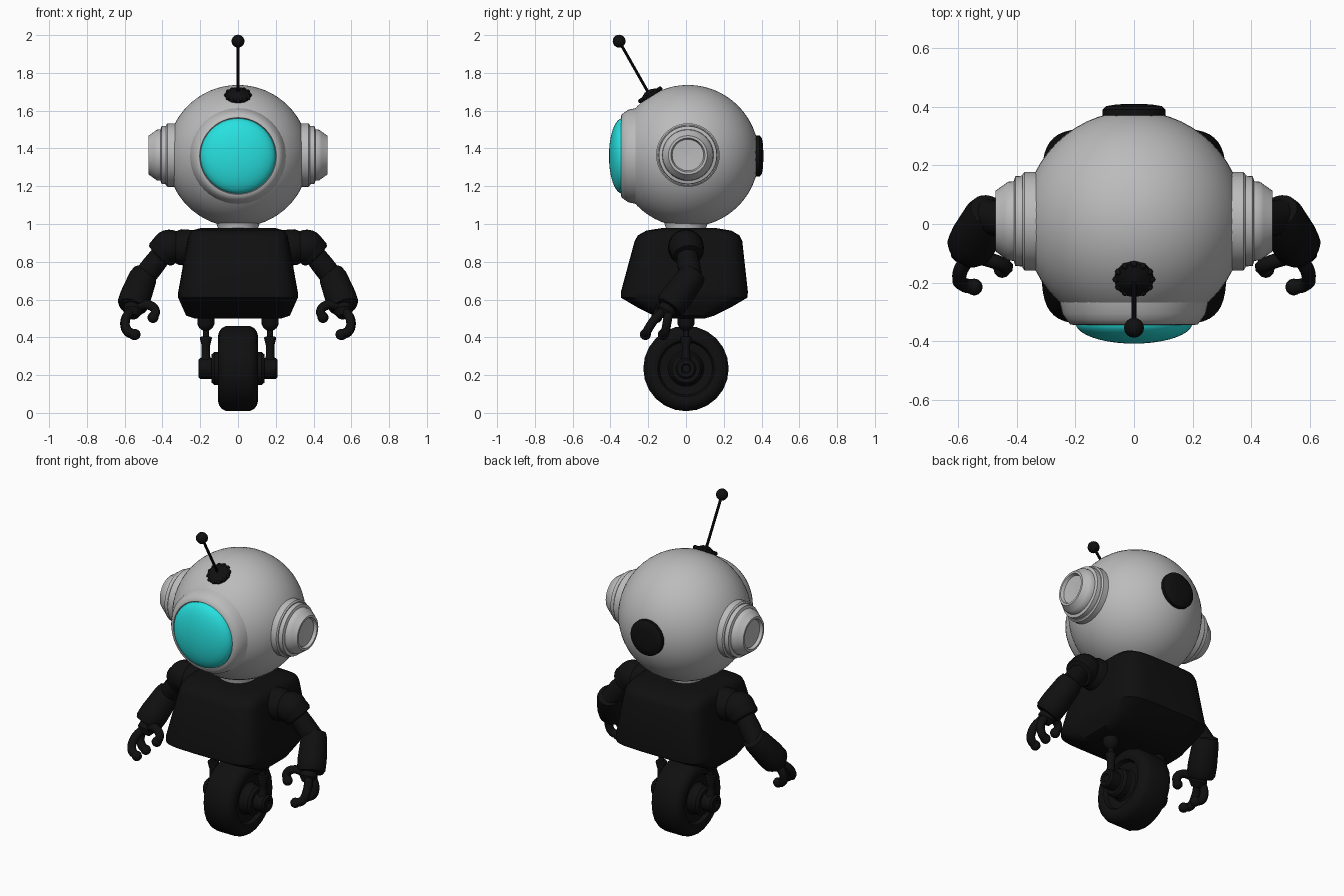
import bpy
import bmesh
from math import sin, cos, pi, radians, copysign
from mathutils import Vector

cube = bpy.data.objects.get("Cube")
if cube:
    bpy.data.objects.remove(cube, do_unlink=True)


def material(name, rgb):
    m = bpy.data.materials.new(name)
    m.use_nodes = True
    m.diffuse_color = (*rgb, 1)
    m.node_tree.nodes["Principled BSDF"].inputs["Base Color"].default_value = (*rgb, 1)
    return m


GREY = material("light grey", (0.5, 0.5, 0.5))
BLACK = material("black", (0.005, 0.005, 0.005))
CYAN = material("cyan glass", (0.02, 0.75, 0.74))


def loft(name, rings, mat, angle=35):
    """Skin a list of equal-length point rings and cap both ends."""
    bm = bmesh.new()
    loops = [[bm.verts.new(p) for p in ring] for ring in rings]
    n = len(loops[0])
    for a, b in zip(loops, loops[1:]):
        for i in range(n):
            bm.faces.new((a[i], a[(i + 1) % n], b[(i + 1) % n], b[i]))
    bm.faces.new(loops[0])
    bm.faces.new(loops[-1])
    bmesh.ops.remove_doubles(bm, verts=bm.verts, dist=1e-5)
    bmesh.ops.recalc_face_normals(bm, faces=bm.faces)
    mesh = bpy.data.meshes.new(name)
    bm.to_mesh(mesh)
    bm.free()
    mesh.materials.append(mat)
    mesh.shade_smooth()
    mesh.set_sharp_from_angle(angle=radians(angle))
    obj = bpy.data.objects.new(name, mesh)
    bpy.context.collection.objects.link(obj)
    return obj


def lathe(name, profile, origin, axis, mat, sides=32, angle=35):
    """Turn (radius, distance along axis) points around an axis."""
    q = Vector(axis).to_track_quat("Z", "Y")
    o = Vector(origin)
    rings = [[o + q @ Vector((r * cos(2 * pi * i / sides), r * sin(2 * pi * i / sides), h))
              for i in range(sides)] for r, h in profile]
    return loft(name, rings, mat, angle)


def limb(name, a, b, profile, mat, sides=20):
    """Turned part between two points; profile distances are fractions."""
    d = Vector(b) - Vector(a)
    return lathe(name, [(r, t * d.length) for r, t in profile], a, d, mat, sides)


def ball(name, centre, r, mat, sides=24):
    profile = [(max(r * sin(pi * k / 16), 0.0005), -r * cos(pi * k / 16)) for k in range(17)]
    return lathe(name, profile, centre, (0, 0, 1), mat, sides, 60)


def tube(name, points, r, mat):
    cu = bpy.data.curves.new(name, "CURVE")
    cu.dimensions = "3D"
    cu.bevel_depth = r
    cu.bevel_resolution = 2
    cu.resolution_u = 6
    cu.use_fill_caps = True
    sp = cu.splines.new("BEZIER")
    sp.bezier_points.add(len(points) - 1)
    for bp, p in zip(sp.bezier_points, points):
        bp.co = p
        bp.handle_left_type = bp.handle_right_type = "AUTO"
    cu.materials.append(mat)
    obj = bpy.data.objects.new(name, cu)
    bpy.context.collection.objects.link(obj)
    return obj


# Head, visor and rear plate
HEAD = Vector((0, 0.01, 1.36))
FACE = Vector((0, 0, 1.36))
head_profile = [(max(0.376 * sin(pi * k / 32), 0.0005), -0.376 * cos(pi * k / 32))
                for k in range(33)]
lathe("head", head_profile, HEAD, (0, 0, 1), GREY, 56, 60)
lathe("visor_rim", [(0.255, 0.26), (0.245, 0.305), (0.232, 0.325), (0.218, 0.342),
                    (0.203, 0.345), (0.2, 0.33)], FACE, (0, -1, 0), GREY, 48, 50)
dome = [(max(0.199 * cos(pi * k / 20), 0.0005), 0.338 + 0.07 * sin(pi * k / 20))
        for k in range(11)]
lathe("visor", dome, FACE, (0, -1, 0), CYAN, 48, 60)
lathe("rear_plate", [(0.108, 0.34), (0.108, 0.39), (0.095, 0.402), (0.06, 0.408), (0.001, 0.41)],
      FACE, (0, 1, 0), BLACK)

# Antenna with scalloped base
up = Vector((0, -0.2, 0.325)).normalized()
seat = HEAD + up * 0.36
lathe("antenna_base", [(0.066, 0), (0.066, 0.026), (0.04, 0.034), (0.02, 0.045), (0.001, 0.046)],
      seat, up, BLACK)
q = up.to_track_quat("Z", "Y")
for k in range(12):
    a = k * pi / 6
    ball("base_stud", seat + q @ Vector((0.061 * cos(a), 0.061 * sin(a), 0.02)), 0.012, BLACK, 8)
TIP = (0, -0.354, 1.968)
limb("antenna_rod", (0, -0.185, 1.67), TIP, [(0.008, 0), (0.008, 1)], BLACK, 10)
ball("antenna_tip", TIP, 0.034, BLACK, 16)

# Neck
lathe("neck", [(0.11, 0.93), (0.105, 0.975), (0.12, 1.02)], (0, 0, 0), (0, 0, 1), GREY)

# Torso: rounded-box sections as height, half width, front, back
SECTIONS = [(0.50, 0.23, -0.11, 0.10), (0.515, 0.275, -0.17, 0.15), (0.56, 0.295, -0.26, 0.24),
            (0.61, 0.317, -0.345, 0.325), (0.64, 0.317, -0.345, 0.328), (0.91, 0.268, -0.272, 0.298),
            (0.94, 0.262, -0.255, 0.283), (0.965, 0.245, -0.21, 0.24), (0.978, 0.2, -0.13, 0.16)]


def rounded(v):
    return copysign(abs(v) ** 0.36, v)


rings = []
for z, hx, front, back in SECTIONS:
    mid, hy = (front + back) / 2, (back - front) / 2
    rings.append([(hx * rounded(cos(t)), mid + hy * rounded(sin(t)), z)
                  for t in [2 * pi * (i + 0.5) / 48 for i in range(48)]])
loft("torso", rings, BLACK, 40)
lathe("hip_block", [(0.12, -0.13), (0.125, -0.12), (0.125, 0.12), (0.12, 0.13)],
      (0, 0, 0.625), (1, 0, 0), BLACK)

# Wheel: tread, sidewall steps and hub
half = [(0.06, 0.085), (0.085, 0.085), (0.095, 0.07), (0.14, 0.075), (0.15, 0.098),
        (0.175, 0.105), (0.195, 0.1), (0.215, 0.085), (0.226, 0.06)]
tyre = [(r, -h) for r, h in half] + half[::-1]
lathe("wheel", tyre, (0, 0, 0.235), (1, 0, 0), BLACK, 24)

for s, side in ((1, "left"), (-1, "right")):
    def at(x, y, z):
        return Vector((s * x, y, z))

    # Ear: stepped rings with a dished end
    lathe(side + "_ear", [(0.168, 0.3), (0.168, 0.373), (0.16, 0.38), (0.155, 0.38), (0.153, 0.405),
                          (0.136, 0.41), (0.134, 0.43), (0.125, 0.442), (0.103, 0.473),
                          (0.09, 0.473), (0.083, 0.455), (0.001, 0.45)],
          (0, 0.01, 1.365), (s, 0, 0), GREY, 40)

    # Axle hub and suspension strut
    lathe(side + "_hub_flange", [(0.087, 0.06), (0.087, 0.125), (0.075, 0.14), (0.05, 0.14)],
          (0, 0, 0.235), (s, 0, 0), BLACK)
    lathe(side + "_axle", [(0.05, 0.1), (0.055, 0.12), (0.055, 0.2), (0.046, 0.21), (0.025, 0.21),
                           (0.02, 0.2)], (0, 0, 0.235), (s, 0, 0), BLACK, 20)
    lathe(side + "_strut", [(0.03, 0.24), (0.03, 0.28), (0.022, 0.3), (0.022, 0.355), (0.032, 0.395),
                            (0.03, 0.402), (0.016, 0.405), (0.016, 0.435), (0.035, 0.45),
                            (0.045, 0.47), (0.045, 0.56)], at(0.17, 0, 0), (0, 0, 1), BLACK, 16)

    # Shoulder and upper arm
    limb(side + "_shoulder_collar", at(0.2, 0, 0.87), at(0.34, 0, 0.88),
         [(0.095, 0), (0.095, 0.75), (0.08, 1)], BLACK)
    ball(side + "_shoulder", at(0.365, 0, 0.878), 0.092, BLACK)
    limb(side + "_shoulder_cuff", at(0.365, 0, 0.885), at(0.43, 0.012, 0.815),
         [(0.085, 0), (0.086, 0.6), (0.078, 0.75), (0.05, 0.8)], BLACK)
    limb(side + "_upper_arm", at(0.38, 0, 0.87), at(0.52, 0.03, 0.69),
         [(0.055, 0), (0.06, 0.5), (0.06, 1)], BLACK)

    # Forearm and wrist
    limb(side + "_forearm", at(0.495, 0.045, 0.74), at(0.562, -0.085, 0.565),
         [(0.035, -0.05), (0.065, 0.0), (0.075, 0.15), (0.083, 0.7), (0.081, 0.95),
          (0.07, 1.03), (0.045, 1.04)], BLACK, 24)
    limb(side + "_wrist", at(0.55, -0.08, 0.58), at(0.56, -0.12, 0.51),
         [(0.045, 0), (0.052, 0.6), (0.03, 1)], BLACK, 16)

    # Three curled fingers with rounded tips
    fingers = {
        "outer_finger": [(0.57, -0.12, 0.54), (0.595, -0.17, 0.49), (0.585, -0.205, 0.435),
                         (0.545, -0.215, 0.415)],
        "rear_finger": [(0.57, -0.09, 0.54), (0.6, -0.1, 0.48), (0.585, -0.11, 0.43),
                        (0.55, -0.12, 0.415)],
        "thumb": [(0.54, -0.11, 0.56), (0.47, -0.13, 0.57), (0.437, -0.145, 0.54),
                  (0.45, -0.155, 0.505)],
    }
    for name, path in fingers.items():
        points = [at(*p) for p in path]
        tube(side + "_" + name, points, 0.025, BLACK)
        ball(side + "_" + name + "_tip", points[-1], 0.029, BLACK, 12)
